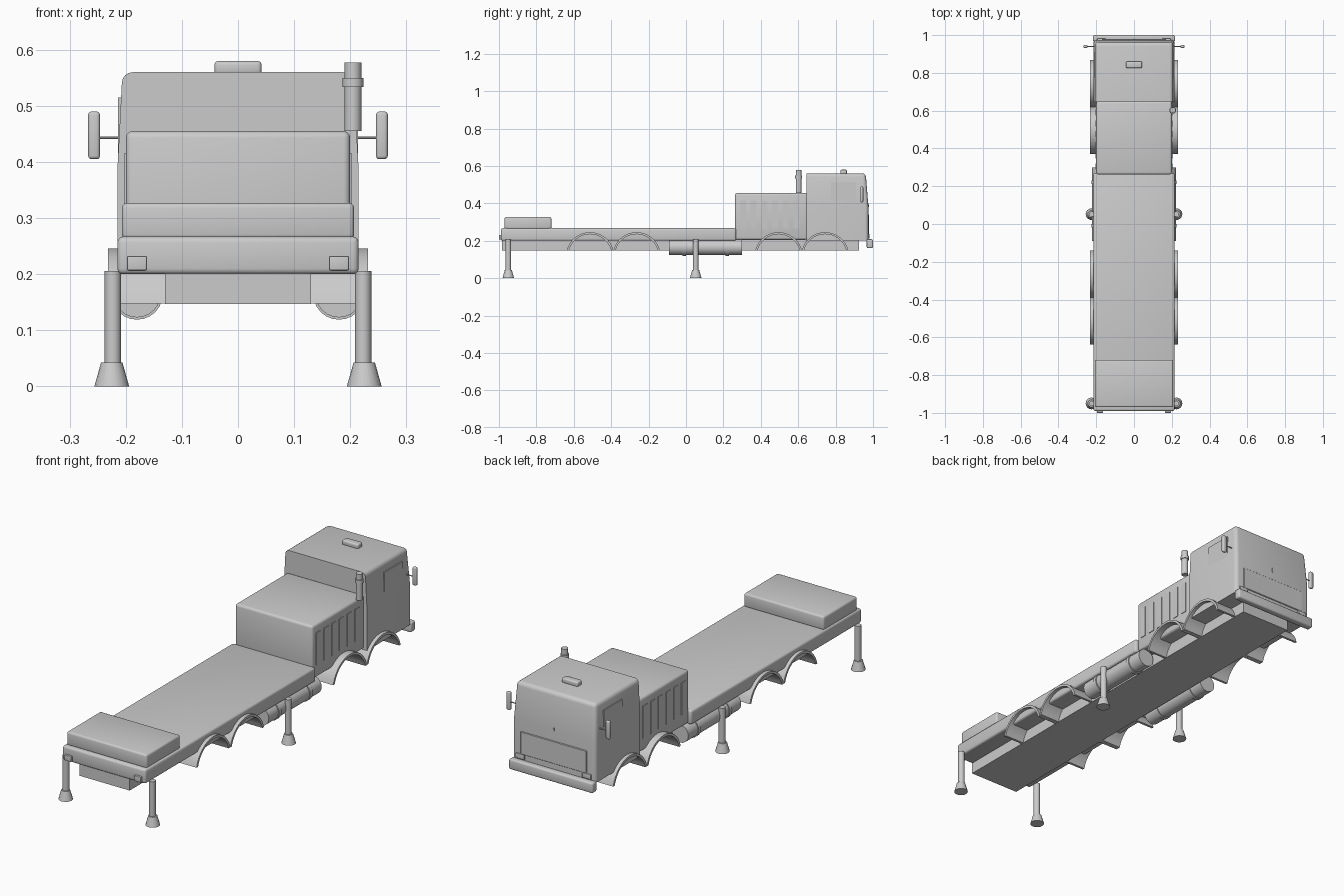
import bpy, bmesh, math
from mathutils import Matrix, Vector

if "Cube" in bpy.data.objects:
    bpy.data.objects.remove(bpy.data.objects["Cube"])


def finish(name, bm, angle=35):
    bmesh.ops.recalc_face_normals(bm, faces=bm.faces[:])
    me = bpy.data.meshes.new(name)
    bm.to_mesh(me)
    bm.free()
    for p in me.polygons:
        p.use_smooth = True
    me.set_sharp_from_angle(angle=math.radians(angle))
    ob = bpy.data.objects.new(name, me)
    bpy.context.collection.objects.link(ob)
    return ob


def box(name, x, y, z, bevel=0.0, seg=3):
    """Box from (min, max) ranges, with optionally rounded edges."""
    bm = bmesh.new()
    bmesh.ops.create_cube(bm, size=1)
    for v in bm.verts:
        v.co = Vector([(r[0] + r[1]) / 2 + c * (r[1] - r[0])
                       for c, r in zip(v.co, (x, y, z))])
    if bevel:
        bmesh.ops.bevel(bm, geom=bm.edges[:], offset=bevel, segments=seg,
                        profile=0.5, affect='EDGES')
    return finish(name, bm)


def cyl(name, c, r1, r2, depth, axis='Z', n=24):
    rot = {'Z': Matrix(), 'X': Matrix.Rotation(math.pi / 2, 4, 'Y'),
           'Y': Matrix.Rotation(-math.pi / 2, 4, 'X')}[axis]
    bm = bmesh.new()
    bmesh.ops.create_cone(bm, cap_ends=True, segments=n, radius1=r1, radius2=r2,
                          depth=depth, matrix=Matrix.Translation(c) @ rot)
    return finish(name, bm)


def side_box(name, s, x, y, z, bevel=0.0):
    return box(name, sorted((s * x[0], s * x[1])), y, z, bevel)


def fender(name, s, yc):
    """Curved arch shell over one wheel position."""
    zc, ro, ri, n = 0.118, 0.128, 0.117, 16
    bm = bmesh.new()
    rings = []
    a0, a1 = math.asin(0.03 / ro), math.asin(0.03 / ri)
    for i in range(n + 1):
        ring = []
        for r, a, x in ((ro, a0, 0.13), (ro, a0, 0.232), (ri, a1, 0.232), (ri, a1, 0.13)):
            t = a + (math.pi - 2 * a) * i / n
            ring.append(bm.verts.new((s * x, yc + r * math.cos(t), zc + r * math.sin(t))))
        rings.append(ring)
    for p, q in zip(rings, rings[1:]):
        for k in range(4):
            bm.faces.new((p[k], p[(k + 1) % 4], q[(k + 1) % 4], q[k]))
    bm.faces.new(rings[0])
    bm.faces.new(rings[-1][::-1])
    finish(name, bm)


# Chassis, deck and rear box
box("chassis", (-0.13, 0.13), (-0.985, 0.925), (0.147, 0.205))
box("deck", (-0.215, 0.215), (-0.99, 0.268), (0.2, 0.267), 0.01)
box("rear_box", (-0.207, 0.207), (-0.97, -0.72), (0.262, 0.327), 0.009)

# Engine housing
box("engine_housing", (-0.2, 0.2), (0.262, 0.65), (0.205, 0.455), 0.012)

# Cab: straight lower half, tapered upper half with a sloping windscreen
bm = bmesh.new()
rings = []
for z, hx, yf in ((0.2, 0.215, 0.975), (0.385, 0.215, 0.975), (0.56, 0.206, 0.961)):
    rings.append([bm.verts.new(p) for p in ((-hx, 0.645, z), (hx, 0.645, z),
                                            (hx, yf, z), (-hx, yf, z))])
for p, q in zip(rings, rings[1:]):
    for k in range(4):
        bm.faces.new((p[k], p[(k + 1) % 4], q[(k + 1) % 4], q[k]))
bm.faces.new(rings[0][::-1])
bm.faces.new(rings[2])
edges = [e for e in bm.edges
         if (e.verts[0].co.z > 0.5 and e.verts[1].co.z > 0.5
             and (e.verts[0].co.y + e.verts[1].co.y) / 2 > 0.7)
         or (abs(e.verts[0].co.z - e.verts[1].co.z) > 0.1 and e.verts[0].co.y > 0.9)]
bmesh.ops.bevel(bm, geom=edges, offset=0.018, segments=4, profile=0.5, affect='EDGES')
finish("cab", bm, 30)

# Cab front: grille panel, bumper, wiper, roof light
box("front_grille", (-0.17, 0.17), (0.96, 0.979), (0.235, 0.34), 0.002, 1)
box("front_bumper", (-0.217, 0.217), (0.966, 1.0), (0.16, 0.208), 0.008)
box("wiper", (-0.002, 0.002), (0.96, 0.978), (0.38, 0.4))
box("roof_light", (-0.042, 0.042), (0.825, 0.86), (0.555, 0.58), 0.007)

# Exhaust stack
cyl("exhaust_stack", (0.205, 0.602, 0.516), 0.015, 0.015, 0.122)
cyl("exhaust_collar", (0.205, 0.602, 0.542), 0.0185, 0.0185, 0.016)

for s, side in ((1, "right"), (-1, "left")):
    # Cab details
    side_box(f"{side}_window", s, (0.19, 0.2135), (0.775, 0.91), (0.36, 0.515))
    side_box(f"{side}_headlight", s, (0.15, 0.195), (0.96, 0.982), (0.212, 0.235), 0.003)
    side_box(f"{side}_mirror", s, (0.246, 0.267), (0.932, 0.948), (0.405, 0.49), 0.006)
    cyl(f"{side}_mirror_arm", (s * 0.23, 0.94, 0.443), 0.0025, 0.0025, 0.036, 'X', 10)
    side_box(f"{side}_tail_light", s, (0.163, 0.197), (-1.0, -0.985), (0.207, 0.232), 0.002)

    # Vent slats on the engine housing
    for i in range(6):
        y = 0.305 + 0.057 * i
        side_box(f"{side}_vent_{i + 1}", s, (0.19, 0.203), (y - 0.016, y + 0.016),
                 (0.265, 0.415))

    # Wheel arches
    for i, y in enumerate((-0.513, -0.264, 0.495, 0.744)):
        fender(f"{side}_fender_{i + 1}", s, y)

    # Side tank with straps
    cyl(f"{side}_tank", (s * 0.18, 0.105, 0.165), 0.042, 0.042, 0.39, 'Y')
    for i, y in enumerate((-0.01, 0.22)):
        cyl(f"{side}_tank_strap_{i + 1}", (s * 0.18, y, 0.165), 0.046, 0.046, 0.018, 'Y')

    # Stabiliser legs with flared feet
    for end, y in (("rear", -0.95), ("middle", 0.052)):
        cyl(f"{side}_{end}_leg", (s * 0.223, y, 0.122), 0.0145, 0.0145, 0.168, n=16)
        cyl(f"{side}_{end}_foot", (s * 0.225, y, 0.0215), 0.031, 0.019, 0.043, n=16)
